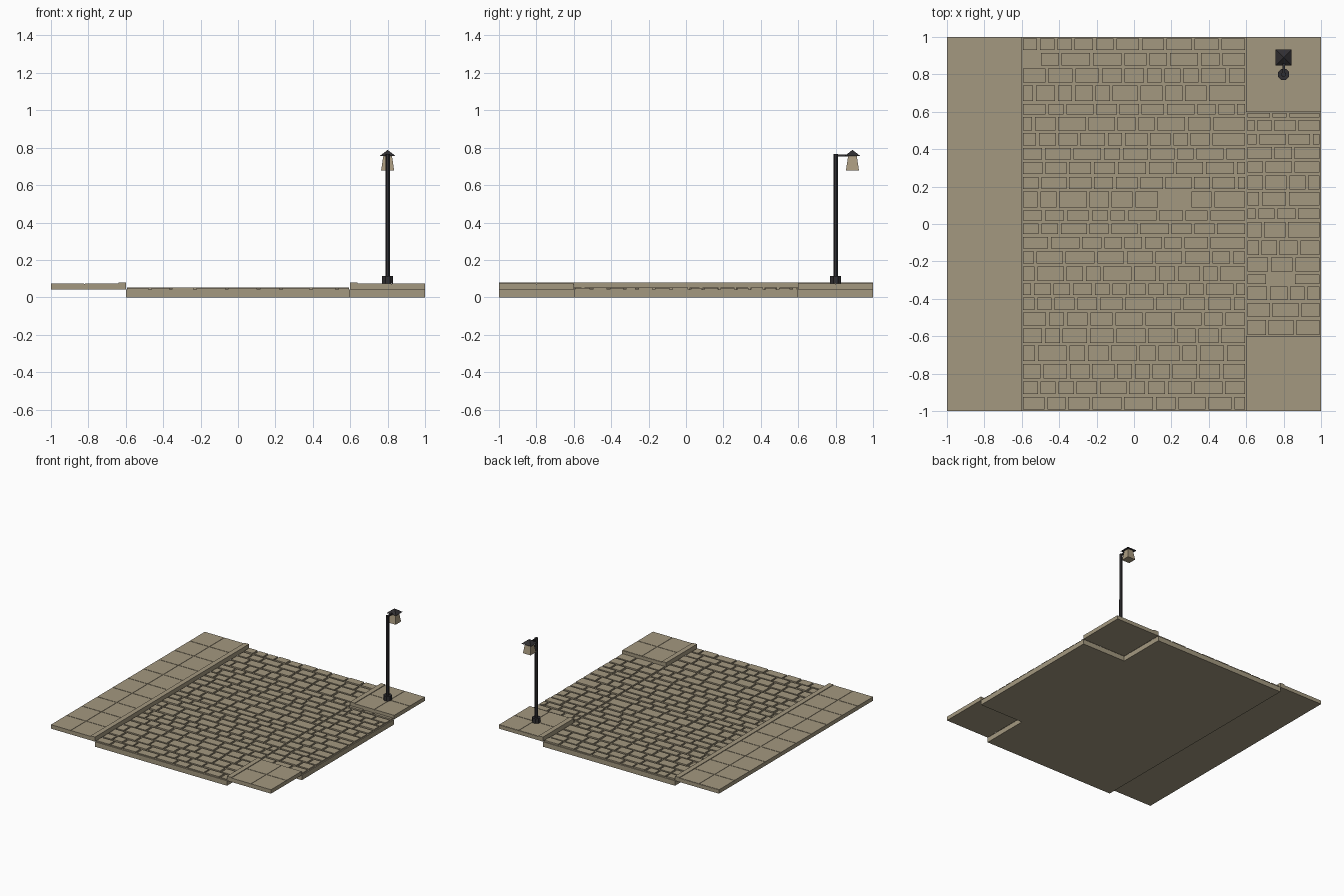
import bpy, bmesh, math, random
from mathutils import Matrix, Vector

if "Cube" in bpy.data.objects:
    bpy.data.objects.remove(bpy.data.objects["Cube"])

random.seed(7)


def material(name, rgb):
    m = bpy.data.materials.new(name)
    m.diffuse_color = (*rgb, 1.0)
    m.use_nodes = True
    m.node_tree.nodes["Principled BSDF"].inputs["Base Color"].default_value = m.diffuse_color
    return m


STONE = material("tan stone", (0.37, 0.315, 0.215))
METAL = material("dark iron", (0.030, 0.028, 0.031))
GLASS = material("lantern glass", (0.40, 0.325, 0.215))


def finish(name, bm, mat):
    mesh = bpy.data.meshes.new(name)
    bmesh.ops.recalc_face_normals(bm, faces=bm.faces[:])
    bm.to_mesh(mesh)
    bm.free()
    mesh.materials.append(mat)
    ob = bpy.data.objects.new(name, mesh)
    bpy.context.collection.objects.link(ob)
    return ob


def add_box(bm, x0, x1, y0, y1, z0, z1):
    m = Matrix.Translation(((x0 + x1) / 2, (y0 + y1) / 2, (z0 + z1) / 2)) \
        @ Matrix.Diagonal((x1 - x0, y1 - y0, z1 - z0, 1))
    bmesh.ops.create_cube(bm, size=1, matrix=m)


def box(name, mat, *dims):
    bm = bmesh.new()
    add_box(bm, *dims)
    return finish(name, bm, mat)


def cone(name, mat, sides, r0, r1, z0, z1, x, y, turn=0.0):
    bm = bmesh.new()
    m = Matrix.Translation((x, y, (z0 + z1) / 2)) @ Matrix.Rotation(turn, 4, 'Z')
    bmesh.ops.create_cone(bm, cap_ends=True, segments=sides, radius1=r0,
                          radius2=r1, depth=z1 - z0, matrix=m)
    return finish(name, bm, mat)


def cobbles(name, x0, x1, rows, first=None):
    """Rows of setts of random length between the given y edges."""
    bm = bmesh.new()
    gap = 0.0075
    for i, (ya, yb) in enumerate(zip(rows, rows[1:])):
        cuts = [x0]
        if i == 0 and first:
            cuts += first
        else:
            x = x0 + random.uniform(0.05, 0.15)
            while x < x1 - 0.05:
                cuts.append(x)
                x += random.uniform(0.09, 0.17)
        cuts.append(x1)
        for a, b in zip(cuts, cuts[1:]):
            add_box(bm, a + gap, b - gap, min(ya, yb) + gap, max(ya, yb) - gap,
                    0.040, random.uniform(0.0485, 0.053))
    return finish(name, bm, STONE)


# Road beds: the grooves between setts show this level
box("main_road_bed", STONE, -0.6, 0.6, -1, 1, 0, 0.0405)
box("side_road_bed", STONE, 0.6, 1.0, -0.6, 0.6, 0, 0.0405)

# Cobbles, in rows running along x
cobbles("main_road_cobbles", -0.6, 0.6,
        [-1.0, -0.917, -0.834, -0.74, -0.643, -0.55, -0.466, -0.386, -0.311,
         -0.22, -0.139, -0.062, 0.011, 0.08, 0.18, 0.26, 0.338, 0.413, 0.493,
         0.579, 0.649, 0.748, 0.839, 0.922, 1.0],
        first=[-0.47, -0.36, -0.23, -0.06, 0.11, 0.23, 0.39, 0.53])
cobbles("side_road_cobbles", 0.6, 1.0,
        [-0.6, -0.506, -0.415, -0.327, -0.262, -0.172, -0.08, 0.019, 0.091,
         0.178, 0.267, 0.341, 0.418, 0.49, 0.563, 0.6])


def pavement(name, kerb_x, outer_x, y0, y1):
    """Raised pavement: body, kerb beside the road and shallow paving slabs."""
    s = 1 if outer_x > kerb_x else -1
    inner = kerb_x + s * 0.04
    lo, hi = sorted((inner, outer_x))
    box(name + "_body", STONE, lo, hi, y0, y1, 0.0415, 0.0715)
    box(name + "_kerb", STONE, *sorted((kerb_x, inner)), y0, y1, 0.0415, 0.079)
    bm = bmesh.new()
    g, w = 0.003, (hi - lo) / 2
    for j in range(round((y1 - y0) / 0.2)):
        for i in range(2):
            xa, ya = lo + i * w, y0 + j * 0.2
            add_box(bm, xa + (g if i else 0), xa + w - (0 if i else g),
                    ya + (g if j else 0), ya + 0.2 - g, 0.0710, 0.0740)
    finish(name + "_slabs", bm, STONE)


pavement("left_pavement", -0.6, -1.0, -1.0, 1.0)
pavement("front_corner_pavement", 0.6, 1.0, -1.0, -0.6)
pavement("back_corner_pavement", 0.6, 1.0, 0.6, 1.0)

# Street lamp
LX, LY, HEAD = 0.8, 0.8, 0.89
T8, T4 = math.pi / 8, math.pi / 4
cone("lamp_base", METAL, 8, 0.032, 0.032, 0.073, 0.113, LX, LY, T8)
cone("lamp_pole", METAL, 8, 0.0135, 0.0125, 0.11, 0.765, LX, LY, T8)
box("lamp_arm", METAL, LX - 0.006, LX + 0.006, LY, HEAD, 0.752, 0.764)
R2 = math.sqrt(2)
cone("lantern_glass", GLASS, 4, 0.035 * R2, 0.023 * R2, 0.677, 0.757, LX, HEAD, T4)
cone("lantern_roof", METAL, 4, 0.043 * R2, 0.0, 0.755, 0.788, LX, HEAD, T4)
